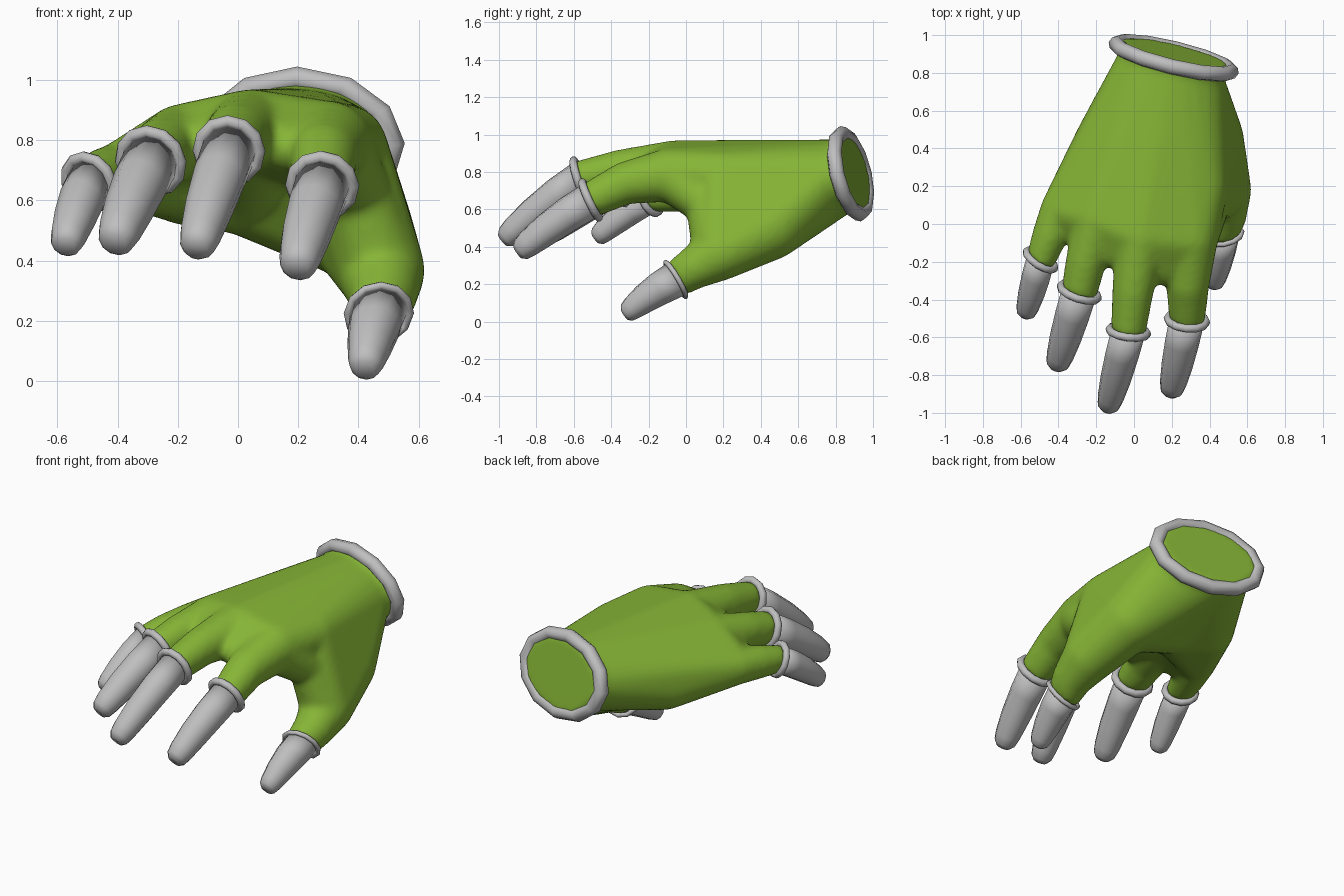
import bpy, bmesh, math
from mathutils import Vector, Matrix

cube = bpy.data.objects.get("Cube")
if cube:
    bpy.data.objects.remove(cube, do_unlink=True)


def material(name, rgb):
    m = bpy.data.materials.new(name)
    m.use_nodes = True
    m.diffuse_color = (*rgb, 1)
    m.node_tree.nodes["Principled BSDF"].inputs["Base Color"].default_value = (*rgb, 1)
    return m


GREEN = material("leaf_green", (0.24, 0.465, 0.037))
GREY = material("light_grey", (0.52, 0.52, 0.52))


def finish(name, bm, mat):
    bmesh.ops.recalc_face_normals(bm, faces=bm.faces)
    mesh = bpy.data.meshes.new(name)
    bm.to_mesh(mesh)
    bm.free()
    mesh.materials.append(mat)
    mesh.shade_smooth()
    ob = bpy.data.objects.new(name, mesh)
    bpy.context.collection.objects.link(ob)
    return ob


def axes(n):
    """Sideways and upward unit vectors of the plane with normal n."""
    u = Vector((0, 0, 1)).cross(n).normalized()
    return u, n.normalized().cross(u)


def ellipse(c, n, a, b, count=14):
    u, v = axes(n)
    turns = [math.tau * i / count for i in range(count)]
    return [c + u * a * math.cos(t) + v * b * math.sin(t) for t in turns]


def loft(name, loops, mat, ring=False):
    bm = bmesh.new()
    rows = [[bm.verts.new(p) for p in loop] for loop in loops]
    k = len(rows[0])
    for i in range(len(rows) if ring else len(rows) - 1):
        r, s = rows[i], rows[(i + 1) % len(rows)]
        for j in range(k):
            bm.faces.new((r[j], r[(j + 1) % k], s[(j + 1) % k], s[j]))
    if not ring:
        bm.faces.new(rows[0])
        bm.faces.new(rows[-1])
    return finish(name, bm, mat)


def band(name, c, n, a, b, tube, count):
    """Rounded elliptical band lying in the plane with normal n."""
    n = n.normalized()
    loops = []
    for p in ellipse(c, n, a, b, count):
        out = (p - c).normalized()
        turns = [math.tau * i / 8 for i in range(8)]
        loops.append([p + out * tube * math.cos(t) + n * tube * math.sin(t) for t in turns])
    return loft(name, loops, GREY, ring=True)


def ball(x, y, z, r):
    bm = bmesh.new()
    bmesh.ops.create_icosphere(bm, subdivisions=3, radius=r,
                               matrix=Matrix.Translation((x, y, z)))
    pts = [v.co.copy() for v in bm.verts]
    bm.free()
    return pts


# Wrist opening: neck, flat end and trim
wrist_c, wrist_n = Vector((0.21, 0.88, 0.79)), Vector((0.23, 0.95, 0.22))
wrist = ellipse(wrist_c - wrist_n * 0.05, wrist_n, 0.292, 0.2, 24)
cuff = ellipse(wrist_c + wrist_n * 0.03, wrist_n, 0.305, 0.213, 24)
band("wrist_trim", wrist_c, wrist_n, 0.313, 0.22, 0.041, 12)

# Digits: cuff centre, cuff normal, tip, radius, trim thickness, tip width, glove joints
digits = {
    "index": ((0.28, -0.51, 0.65), (-0.1, -0.9, -0.42), (0.195, -0.9, 0.37), 0.096, 0.022, 1,
              [(0.30, -0.08, 0.785, 0.145), (0.285, -0.32, 0.742, 0.115)]),
    "middle": ((-0.03, -0.57, 0.765), (-0.12, -0.93, -0.3), (-0.14, -0.98, 0.435), 0.094, 0.022, 1,
               [(0.04, -0.06, 0.83, 0.14), (-0.005, -0.35, 0.81, 0.11)]),
    "ring": ((-0.29, -0.36, 0.73), (-0.3, -0.9, -0.35), (-0.41, -0.76, 0.455), 0.097, 0.022, 1,
             [(-0.19, 0.03, 0.79, 0.13), (-0.255, -0.2, 0.765, 0.108)]),
    "pinky": ((-0.495, -0.19, 0.66), (-0.5, -0.78, -0.35), (-0.575, -0.485, 0.445), 0.081, 0.02, 1,
              [(-0.39, 0.08, 0.69, 0.105), (-0.445, -0.06, 0.68, 0.095)]),
    "thumb": ((0.468, -0.055, 0.225), (0.12, -0.85, -0.5), (0.42, -0.33, 0.037), 0.098, 0.014, 0.82,
              [(0.475, 0.18, 0.365, 0.148), (0.483, 0.05, 0.29, 0.115)]),
}

chunks = [wrist + cuff]
taper = [(0, 1), (0.3, 0.97), (0.6, 0.89), (0.85, 0.76), (0.95, 0.65), (1, 0.42)]
for name, (c, n, tip, r, trim, width, joints) in digits.items():
    c, n, tip = Vector(c), Vector(n).normalized(), Vector(tip)
    way = (tip - c).normalized()
    lift = axes(way)[1]
    # Bare fingertip, slightly arched
    loops = []
    for t, s in taper:
        centre = c.lerp(tip, t) + lift * 0.04 * t * (1 - t)
        s *= 1 - (1 - width) * t
        loops.append(ellipse(centre, n.lerp(way, min(1, 2 * t)), r * s * 0.97, r * s, 12))
    loft(name + "_fingertip", loops, GREY)
    band(name + "_trim", c, n, r + 0.006, r + 0.008, trim, 12)
    # Glove sleeve up to the trim
    base, mid = ball(*joints[0]), ball(*joints[1])
    end = ellipse(c, n, r, r, 20)
    chunks += [base + mid, mid + end]

# Back of the hand, palm heel, thumb mound and web
knuckle = {k: ball(*d[-1][0]) for k, d in digits.items()}
heel = ball(0.02, 0.38, 0.655, 0.17)
outer_heel = ball(-0.165, 0.44, 0.665, 0.15)
mound = ball(0.405, 0.45, 0.505, 0.178)
web = ball(0.355, 0.19, 0.775, 0.143)
crook = ball(0.40, 0.11, 0.62, 0.11)
gaps = (("index", "middle", (0.15, -0.24, 0.78, 0.085)),
        ("middle", "ring", (-0.12, -0.15, 0.79, 0.08)),
        ("ring", "pinky", (-0.335, -0.04, 0.71, 0.07)))
for a, b, between in gaps:
    chunks.append(wrist + knuckle[a] + knuckle[b])
    chunks.append(knuckle[a] + knuckle[b] + ball(*between))
chunks += [wrist + heel + outer_heel + knuckle["pinky"], wrist + heel + knuckle["middle"],
           wrist + heel + mound, mound + heel + web,
           wrist + mound + web, web + mound + knuckle["thumb"],
           wrist + web + knuckle["index"], crook + knuckle["index"],
           crook + knuckle["thumb"]]

# Fuse the hulls into one smooth glove
bm = bmesh.new()
for pts in chunks:
    verts = [bm.verts.new(p) for p in pts]
    res = bmesh.ops.convex_hull(bm, input=verts)
    loose = {v for v in res["geom_interior"] + res["geom_unused"]
             if isinstance(v, bmesh.types.BMVert) and not v.link_faces}
    bmesh.ops.delete(bm, geom=list(loose), context="VERTS")
glove = finish("glove", bm, GREEN)
fuse = glove.modifiers.new("fuse", "REMESH")
fuse.mode = "VOXEL"
fuse.voxel_size = 0.016
fuse.use_smooth_shade = True
soft = glove.modifiers.new("soften", "SMOOTH")
soft.factor = 0.5
soft.iterations = 12
